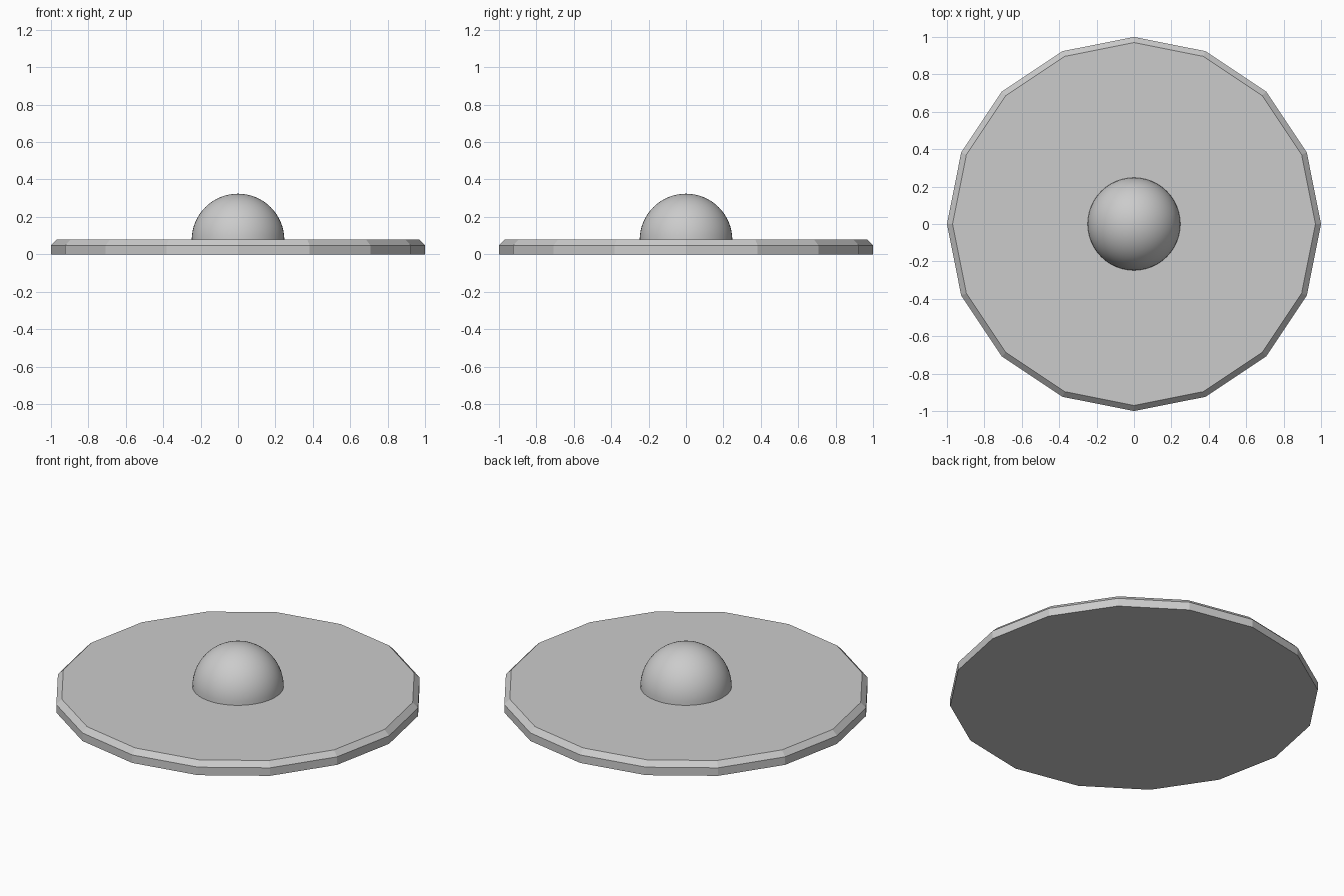
import bpy, bmesh
from math import radians

if "Cube" in bpy.data.objects:
    bpy.data.objects.remove(bpy.data.objects["Cube"])

SIDES, TOP, CHAMFER = 16, 0.078, 0.03


def add_object(name, bm):
    bmesh.ops.recalc_face_normals(bm, faces=bm.faces)
    mesh = bpy.data.meshes.new(name)
    bm.to_mesh(mesh)
    bm.free()
    obj = bpy.data.objects.new(name, mesh)
    bpy.context.collection.objects.link(obj)
    return obj


# Sixteen-sided base plate with a chamfered upper rim
bm = bmesh.new()
bmesh.ops.create_circle(bm, cap_ends=True, segments=SIDES, radius=1)
top = bm.faces[:][0]
for radius, z in ((1, TOP - CHAMFER), (1 - CHAMFER, TOP)):
    ring = bmesh.ops.extrude_edge_only(
        bm, edges=[e for e in bm.edges if all(abs(v.co.z - max(w.co.z for w in bm.verts)) < 1e-6 for v in e.verts)])
    for v in [g for g in ring["geom"] if isinstance(g, bmesh.types.BMVert)]:
        v.co.xy = v.co.xy.normalized() * radius
        v.co.z = z
rim = [e for e in bm.edges if all(abs(v.co.z - TOP) < 1e-6 for v in e.verts)]
bmesh.ops.contextual_create(bm, geom=rim)
add_object("base_plate", bm)

# Smooth half-sphere dome resting on the plate
bm = bmesh.new()
bmesh.ops.create_uvsphere(bm, u_segments=48, v_segments=32, radius=0.248)
bmesh.ops.bisect_plane(bm, geom=bm.verts[:] + bm.edges[:] + bm.faces[:],
                       plane_co=(0, 0, 0), plane_no=(0, 0, 1), clear_inner=True)
bmesh.ops.translate(bm, verts=bm.verts[:], vec=(0, 0, TOP - 0.002))
dome = add_object("dome", bm)
bpy.context.view_layer.objects.active = dome
dome.select_set(True)
bpy.ops.object.shade_smooth_by_angle(angle=radians(30))
